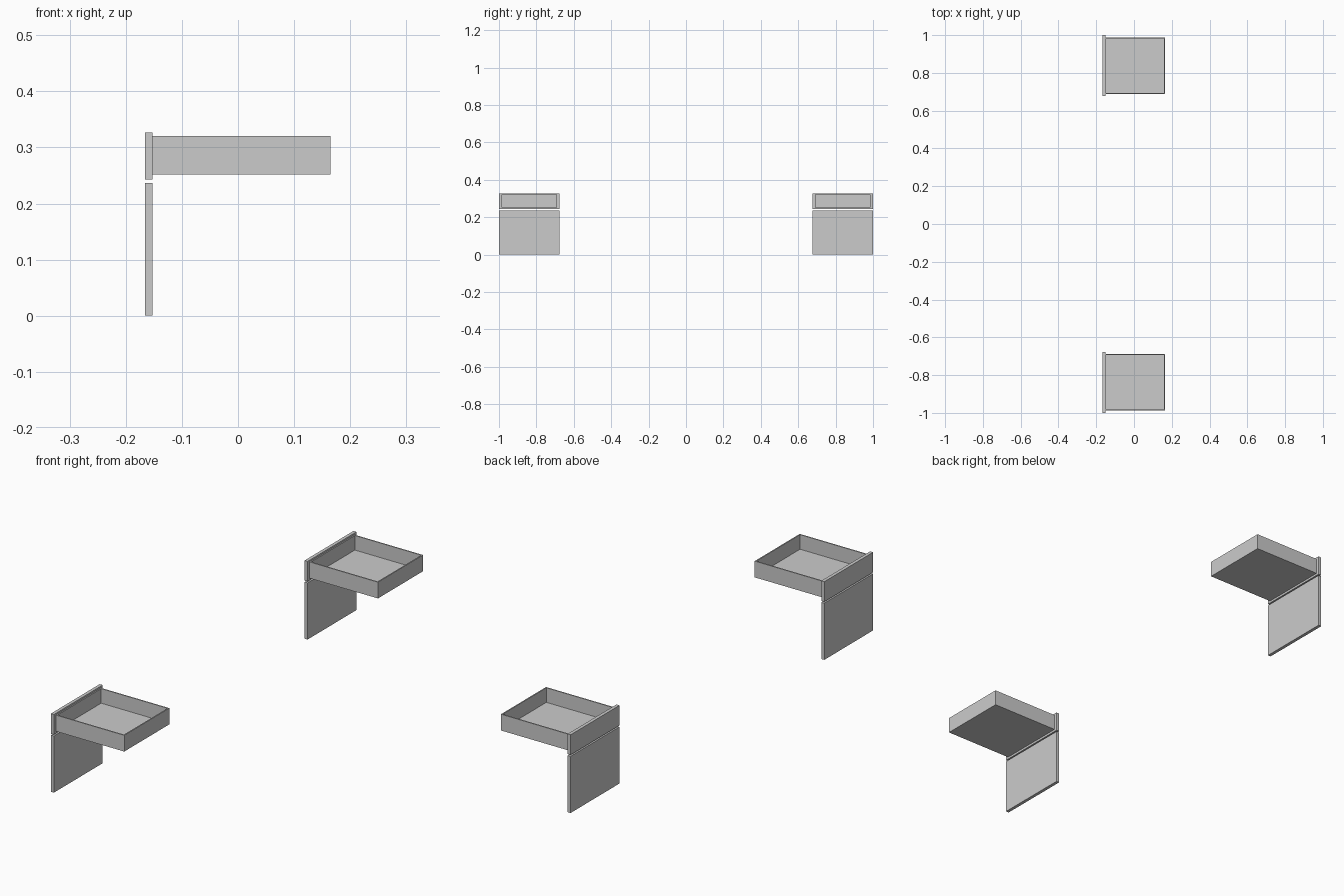
import bpy, bmesh

if "Cube" in bpy.data.objects:
    bpy.data.objects.remove(bpy.data.objects["Cube"])


def boxes(name, ranges):
    """One object made from axis-aligned boxes given as (x0, x1, y0, y1, z0, z1)."""
    bm = bmesh.new()
    for x0, x1, y0, y1, z0, z1 in ranges:
        for v in bmesh.ops.create_cube(bm, size=1)["verts"]:
            v.co = (x1 if v.co.x > 0 else x0,
                    y1 if v.co.y > 0 else y0,
                    z1 if v.co.z > 0 else z0)
    mesh = bpy.data.meshes.new(name)
    bm.to_mesh(mesh)
    bm.free()
    obj = bpy.data.objects.new(name, mesh)
    bpy.context.collection.objects.link(obj)
    return obj


def drawer_tray(name, x0, x1, y0, y1, z0, z1, wall):
    """Open-topped tray: inset the top face of a box and sink it to the floor."""
    obj = boxes(name, [(x0, x1, y0, y1, z0, z1)])
    bm = bmesh.new()
    bm.from_mesh(obj.data)
    bm.normal_update()
    top = max(bm.faces, key=lambda f: f.calc_center_median().z)
    bmesh.ops.inset_region(bm, faces=[top], thickness=wall)
    inner = bmesh.ops.extrude_discrete_faces(bm, faces=[top])["faces"][0]
    for v in inner.verts:
        v.co.z = z0 + wall
    bm.to_mesh(obj.data)
    bm.free()
    return obj


FRONT, BACK = -0.166, -0.152   # panel thickness along x
HALF_PANEL, HALF_TRAY = 0.1615, 0.149

for side, cy in (("near", -0.8385), ("far", 0.8385)):
    y0, y1 = cy - HALF_PANEL, cy + HALF_PANEL
    # Cupboard door below, drawer front above
    boxes(f"{side}_door", [(FRONT, BACK, y0, y1, 0, 0.237)])
    boxes(f"{side}_drawer_front", [(FRONT, BACK, y0, y1, 0.243, 0.327)])
    # Open drawer tray behind the drawer front
    drawer_tray(f"{side}_drawer_tray", BACK, 0.165,
                cy - HALF_TRAY, cy + HALF_TRAY, 0.252, 0.32, 0.007)
